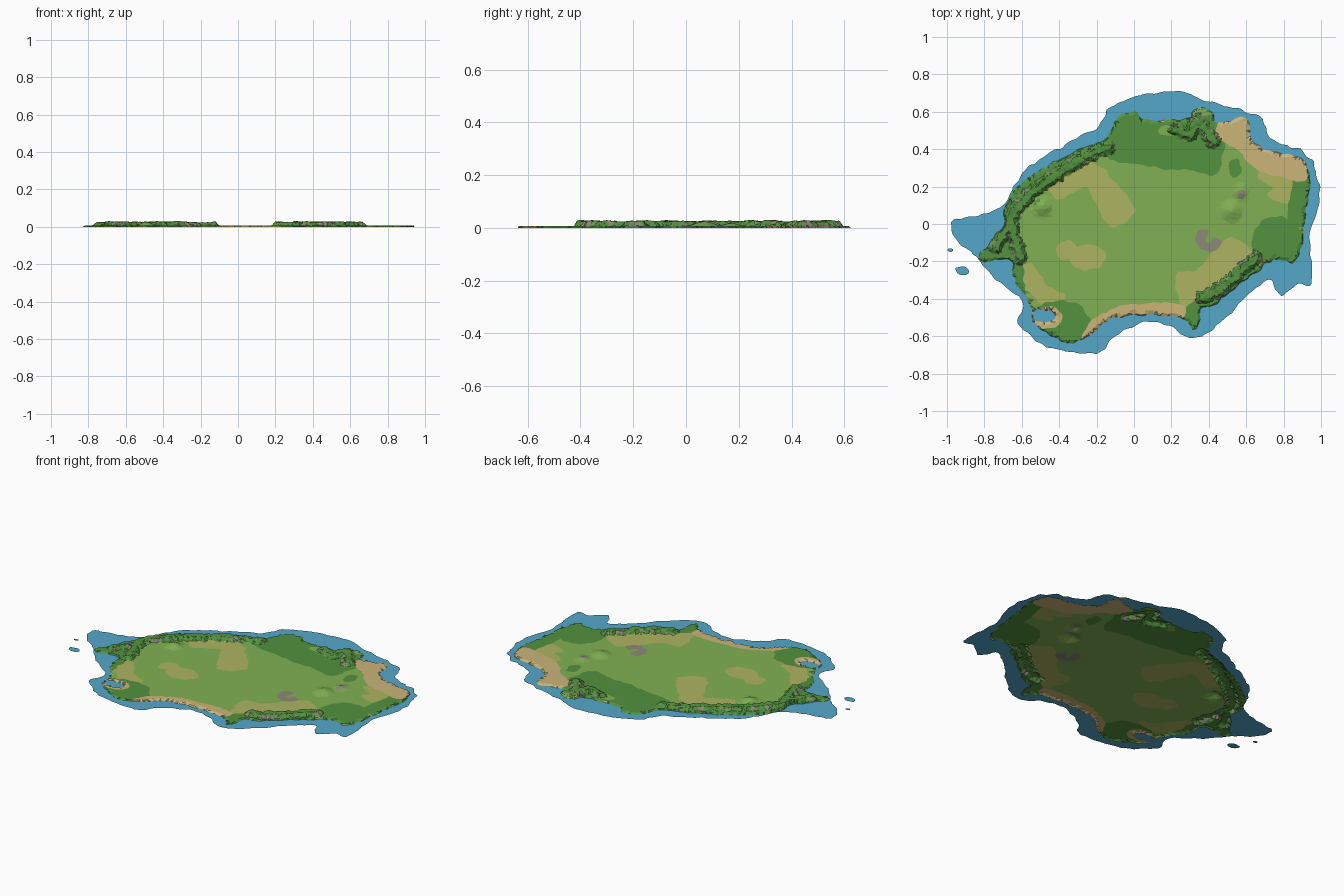
import bpy
import math
import random
from mathutils import Vector, noise
from mathutils.geometry import delaunay_2d_cdt, intersect_point_line

random.seed(4)
cube = bpy.data.objects.get("Cube")
if cube:
    bpy.data.objects.remove(cube, do_unlink=True)


def linear(channel):
    c = channel / 255
    return c / 12.92 if c < .04 else ((c + .055) / 1.055) ** 2.4


def material(name, *rgb):
    mat = bpy.data.materials.new(name)
    colour = [linear(c) for c in rgb] + [1]
    mat.use_nodes = True
    mat.diffuse_color = colour
    shader = next(n for n in mat.node_tree.nodes if n.type == 'BSDF_PRINCIPLED')
    shader.inputs["Base Color"].default_value = colour
    return mat


# Ground colours, in the order they are laid over each other
PALETTE = {
    "olive": material("dry_grass", 174, 181, 97),
    "forest": material("forest_green", 82, 146, 62),
    "grass": material("meadow_green", 128, 176, 82),
    "beach": material("beach_sand", 203, 181, 119),
    "sea": material("sea_blue", 84, 167, 202),
    "rock": material("grey_rock", 143, 136, 122),
}
SLOTS = list(PALETTE)


def smooth_outline(points, rough):
    """Closed Catmull-Rom curve with a little natural wobble."""
    pts = [Vector(p) for p in points]
    out = []
    for i, b in enumerate(pts):
        a, c, d = pts[i - 1], pts[(i + 1) % len(pts)], pts[(i + 2) % len(pts)]
        steps = max(2, round((c - b).length / .014))
        for k in range(steps):
            t = k / steps
            p = b + .5 * t * (c - a + t * (2 * a - 5 * b + 4 * c - d
                                           + t * (3 * b - 3 * c + d - a)))
            seed = (p * 22).to_3d()
            wobble = Vector((noise.noise(seed), noise.noise(seed + Vector((0, 0, 9)))))
            out.append(p + wobble * rough)
    return out


class Region:
    """A patch of ground with a wobbly outline."""

    def __init__(self, kind, points, rough=.014):
        self.kind = kind
        self.loop = smooth_outline(points, rough)
        self.sides = [(a.x, a.y, b.x, b.y)
                      for a, b in zip(self.loop, self.loop[1:] + self.loop[:1])]
        xs, ys = zip(*self.loop)
        self.box = min(xs), max(xs), min(ys), max(ys)

    def contains(self, x, y):
        x_low, x_high, y_low, y_high = self.box
        if not (x_low < x < x_high and y_low < y < y_high):
            return False
        inside = False
        for ax, ay, bx, by in self.sides:
            if (ay > y) != (by > y) and x < ax + (y - ay) / (by - ay) * (bx - ax):
                inside = not inside
        return inside


def blob(kind, x, y, rx, ry):
    angles = [math.tau * k / 8 for k in range(8)]
    return Region(kind, [(x + rx * math.cos(a), y + ry * math.sin(a)) for a in angles])


def stroke(kind, half_width, *path):
    """A band of ground that follows a path."""
    pts = [Vector(p) for p in path]
    left, right = [], []
    for i, p in enumerate(pts):
        along = pts[min(i + 1, len(pts) - 1)] - pts[max(i - 1, 0)]
        side = along.orthogonal().normalized() * half_width
        left.append(p + side)
        right.append(p - side)
    return Region(kind, left + right[::-1])


# Shallow water around the island, with islets of water to the west
sea_outline = [
    (-.97, .02), (-.82, .05), (-.70, .10), (-.58, .29), (-.32, .45), (-.20, .51),
    (-.13, .62), (0, .68), (.22, .71), (.42, .65), (.67, .57), (.74, .45), (.92, .38),
    (.98, .25), (.99, .10), (.94, -.06), (.95, -.32), (.88, -.32), (.78, -.38),
    (.73, -.30), (.60, -.39), (.47, -.52), (.32, -.61), (.11, -.52), (-.10, -.60),
    (-.20, -.69), (-.45, -.66), (-.61, -.54), (-.60, -.42), (-.75, -.28), (-.85, -.17),
    (-.95, -.08)]
waters = [Region("sea", sea_outline), blob("sea", -.92, -.25, .035, .025),
          blob("sea", -.985, -.135, .012, .01)]

# Coastline
coast = [
    (-.82, -.16), (-.70, 0), (-.69, .09), (-.58, .24), (-.26, .41), (-.15, .45),
    (-.10, .56), (0, .60), (.05, .56), (.28, .56), (.31, .61), (.41, .61), (.44, .54),
    (.60, .56), (.65, .42), (.92, .32), (.91, 0), (.86, -.20), (.73, -.20), (.46, -.41),
    (.36, -.45), (.33, -.56), (.21, -.49), (-.10, -.50), (-.26, -.61), (-.38, -.63),
    (-.53, -.53), (-.55, -.43), (-.64, -.30), (-.66, -.19), (-.80, -.20)]
island = Region("grass", coast)

# Woods and dry grass
cover = [
    stroke("olive", .075, (-.44, .20), (-.26, .27), (-.16, .18), (-.06, .03)),
    stroke("olive", .1, (.25, -.36), (.40, -.32), (.58, -.14)),
    stroke("olive", .06, (.70, .30), (.80, .22), (.77, .13)),
    stroke("olive", .05, (-.59, -.24), (-.50, -.36), (-.40, -.43)),
    blob("olive", -.25, -.18, .1, .07),
    blob("olive", -.36, -.14, .06, .05),
    stroke("forest", .14, (-.12, .51), (.10, .45), (.30, .43), (.46, .42)),
    stroke("forest", .055, (-.12, .48), (-.30, .40), (-.60, .20), (-.68, 0), (-.64, -.36)),
    stroke("forest", .055, (.91, .32), (.89, .16), (.88, 0)),
    stroke("forest", .05, (.66, -.25), (.48, -.38), (.34, -.46), (.28, -.56)),
    blob("forest", -.75, -.14, .12, .1),
    blob("forest", .77, -.09, .14, .13),
    blob("forest", -.40, -.53, .17, .12),
    blob("forest", .54, .30, .035, .05),
    blob("grass", .18, .50, .05, .03),
]

# Beaches, lagoon and bare rock
cover += [
    stroke("beach", .08, (.47, .54), (.59, .47), (.70, .36), (.84, .32), (.92, .31)),
    stroke("beach", .035, (.26, -.47), (.10, -.46), (-.08, -.48), (-.20, -.54), (-.25, -.62)),
    blob("beach", .15, .59, .02, .05),
    blob("beach", -.47, -.50, .09, .06),
    blob("sea", -.48, -.49, .06, .035),
    stroke("rock", .025, (.37, -.04), (.36, -.10), (.41, -.13), (.45, -.08)),
    blob("rock", .57, .16, .025, .03),
]
cover.sort(key=lambda region: SLOTS.index(region.kind), reverse=True)

# Cliff ridges and round hills
RIDGES = [
    [(-.14, .41), (-.28, .355), (-.55, .17), (-.64, .07), (-.74, -.12)],
    [(-.66, .03), (-.61, -.18)],
    [(.22, .50), (.30, .48), (.34, .56), (.43, .44)],
    [(.37, -.39), (.45, -.36), (.65, -.18)],
]
SEGMENTS = [(Vector(a), Vector(b)) for path in RIDGES for a, b in zip(path, path[1:])]
HILLS = [(-.49, .09, .06, .02), (.52, .07, .07, .018), (.57, .17, .05, .012)]
GROUND = .007


def ridge_distance(p):
    best = 1
    for a, b in SEGMENTS:
        t = intersect_point_line(p, a, b)[1]
        best = min(best, (p - a.lerp(b, min(1, max(0, t)))).length)
    return best


def height(p):
    coarse = noise.noise((p * 14).to_3d())
    fine = noise.noise((p * 45).to_3d())
    width = .036 + .014 * fine + .01 * coarse
    rise = min(1, max(0, (width - ridge_distance(p)) / .018))
    z = GROUND + rise * (.019 + .005 * coarse + .003 * fine)
    for x, y, radius, top in HILLS:
        d = math.hypot(p.x - x, p.y - y) / radius
        z += top * max(0, 1 - d * d) ** 2
    return z


# Triangulate the outlines together with scattered ground points
points, edges = [], []
for region in waters + [island] + cover:
    start, count = len(points), len(region.loop)
    points += region.loop
    edges += [(start + i, start + (i + 1) % count) for i in range(count)]


def scatter(step, keep):
    reach = int(1 / step)
    for i in range(-reach, reach):
        for j in range(-reach, reach):
            p = Vector((i + random.uniform(-.3, .3), j + random.uniform(-.3, .3))) * step
            if island.contains(p.x, p.y) and keep(p):
                points.append(p)


scatter(.02, lambda p: True)
scatter(.009, lambda p: ridge_distance(p) < .055)
flat, _, triangles, *_ = delaunay_2d_cdt(points, edges, [], 0, .0005)


def ground_kind(x, y):
    if island.contains(x, y):
        return next((r.kind for r in cover if r.contains(x, y)), "grass")
    return "sea" if any(w.contains(x, y) for w in waters) else None


parts = {"shallow_water": [], "island_terrain": []}
shore = set()
for tri in triangles:
    centre = sum((flat[i] for i in tri), Vector((0, 0))) / len(tri)
    kind = ground_kind(centre.x, centre.y)
    if kind == "sea":
        shore.update(tri)
        parts["shallow_water"].append((tri, kind))
    elif kind:
        parts["island_terrain"].append((tri, kind))

solid = [Vector((p.x, p.y, 0 if i in shore else height(p))) for i, p in enumerate(flat)]

# Build the two surfaces; steep ridge faces show bare rock
for name, faces in parts.items():
    used = {v: k for k, v in enumerate(sorted({v for tri, _ in faces for v in tri}))}
    mesh = bpy.data.meshes.new(name)
    mesh.from_pydata([solid[v] for v in used], [], [[used[v] for v in tri] for tri, _ in faces])
    for mat in PALETTE.values():
        mesh.materials.append(mat)
    for poly, (_, kind) in zip(mesh.polygons, faces):
        c = poly.center
        if c.z > GROUND + .002 and ridge_distance(c.to_2d()) < .06:
            bare = poly.normal.z < .8 and noise.noise(c * 30) > .12
            kind = "rock" if bare else "forest"
        poly.material_index = SLOTS.index(kind)
    bpy.context.collection.objects.link(bpy.data.objects.new(name, mesh))
